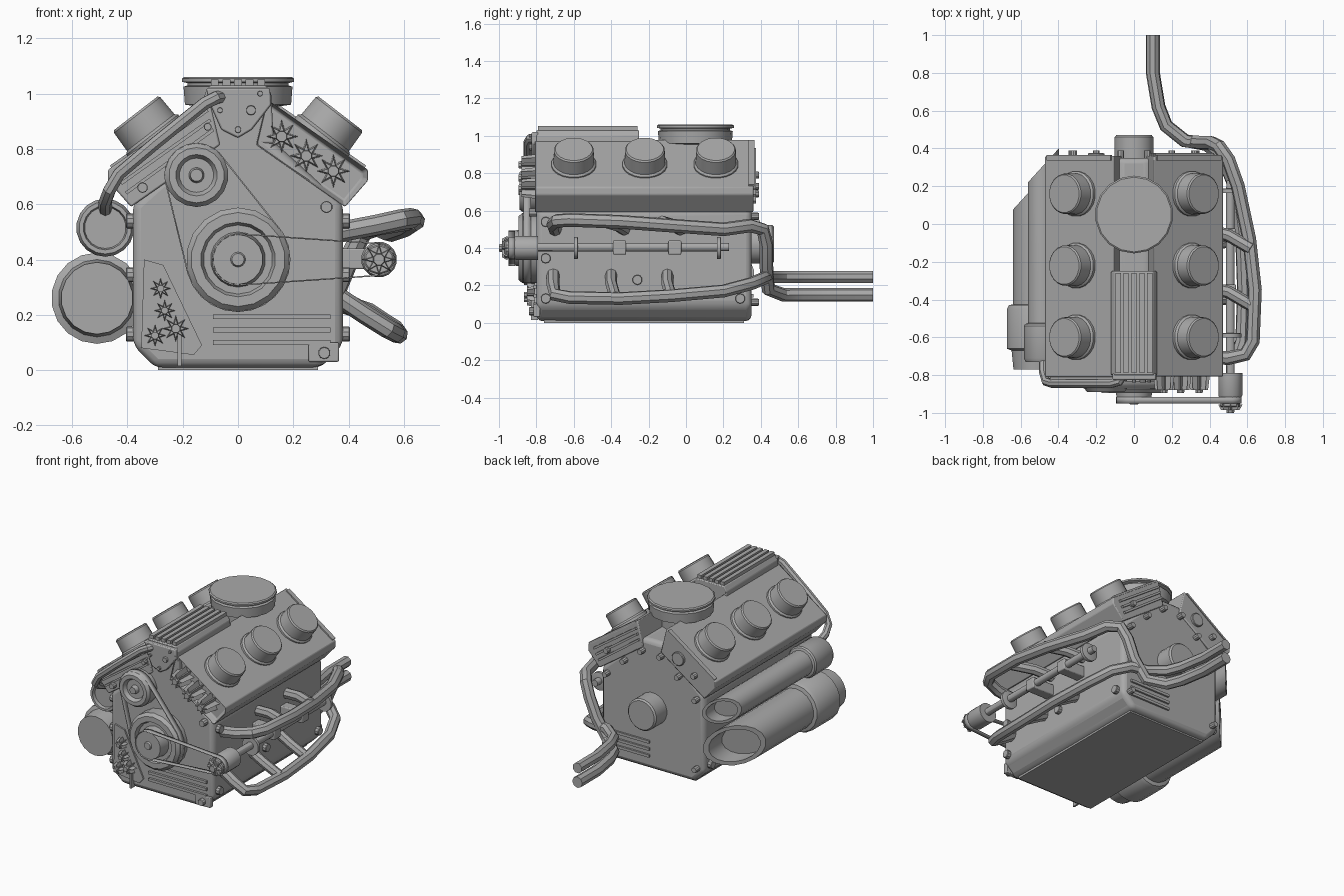
import bpy, bmesh, math
from mathutils import Vector, geometry

if "Cube" in bpy.data.objects:
    bpy.data.objects.remove(bpy.data.objects["Cube"])

grey = bpy.data.materials.new("engine_grey")
grey.use_nodes = True
grey.diffuse_color = (0.4, 0.4, 0.4, 1)
grey.node_tree.nodes["Principled BSDF"].inputs["Base Color"].default_value = (0.4, 0.4, 0.4, 1)
parts = []


def add(name, mesh, bevel=0, segments=2):
    ob = bpy.data.objects.new(name, mesh)
    bpy.context.scene.collection.objects.link(ob)
    mesh.materials.clear()
    mesh.materials.append(grey)
    if bevel:
        mod = ob.modifiers.new("bevel", "BEVEL")
        mod.width, mod.segments = bevel, segments
        mod.limit_method, mod.angle_limit = "ANGLE", math.radians(30)
    parts.append(ob)
    return ob


def finish(name, bm, **kw):
    bmesh.ops.recalc_face_normals(bm, faces=bm.faces[:])
    mesh = bpy.data.meshes.new(name)
    bm.to_mesh(mesh)
    bm.free()
    return add(name, mesh, **kw)


def prism(name, pts, y0, y1, taper=1, recess=None, **kw):
    """Extrude an x-z outline from y0 (front) to y1; taper shrinks the front."""
    bm = bmesh.new()
    c = sum((Vector(p) for p in pts), Vector((0, 0))) / len(pts)
    shrunk = [c + (Vector(p) - c) * taper for p in pts]
    front = [bm.verts.new((p[0], y0, p[1])) for p in shrunk]
    back = [bm.verts.new((p[0], y1, p[1])) for p in pts]
    face = bm.faces.new(front)
    bm.faces.new(back[::-1])
    for i in range(len(pts)):
        j = (i + 1) % len(pts)
        bm.faces.new((front[i], back[i], back[j], front[j]))
    if recess:
        bmesh.ops.recalc_face_normals(bm, faces=bm.faces[:])
        bmesh.ops.inset_region(bm, faces=[face], thickness=recess[0])
        for v in face.verts:
            v.co.y += recess[1]
    return finish(name, bm, **kw)


def box(name, x0, x1, y0, y1, z0, z1, **kw):
    return prism(name, [(x0, z0), (x1, z0), (x1, z1), (x0, z1)], y0, y1, **kw)


def bar(name, p, q, width, y0, y1):
    p, q = Vector(p), Vector(q)
    n = (q - p).orthogonal().normalized() * width / 2
    return prism(name, [p + n, q + n, q - n, p - n], y0, y1)


def lathe(name, origin, axis, profile, n=16, shear=0, shear_from=9):
    """Revolve (radius, distance) pairs about an axis; shear slants the far end."""
    bm = bmesh.new()
    rot = Vector(axis).to_track_quat("Z", "Y")
    rings = []
    for r, t in profile:
        ring = []
        for i in range(n if r else 1):
            a = math.tau * (i + 0.5) / n
            v = Vector(origin) + rot @ Vector((r * math.cos(a), r * math.sin(a), t))
            if t >= shear_from:
                v.y += (v.x - origin[0]) * shear
            ring.append(bm.verts.new(v))
        rings.append(ring)
    for a, b in zip(rings, rings[1:]):
        for i in range(n):
            j = (i + 1) % n
            quad = [a[i % len(a)], a[j % len(a)], b[j % len(b)], b[i % len(b)]]
            bm.faces.new(list(dict.fromkeys(quad)))
    return finish(name, bm)


def rod(name, origin, axis, r, length, n=12):
    return lathe(name, origin, axis, [(0, 0), (r, 0), (r, length * 0.9), (r * 0.9, length), (0, length)], n)


def pipe(name, pts, r):
    cu = bpy.data.curves.new(name, "CURVE")
    cu.dimensions, cu.fill_mode = "3D", "FULL"
    cu.bevel_depth, cu.bevel_resolution, cu.use_fill_caps = r, 2, True
    sp = cu.splines.new("POLY")
    sp.points.add(len(pts) - 1)
    for p, co in zip(sp.points, pts):
        p.co = (*co, 1)
    tmp = bpy.data.objects.new("path", cu)
    bpy.context.scene.collection.objects.link(tmp)
    mesh = bpy.data.meshes.new_from_object(tmp.evaluated_get(bpy.context.evaluated_depsgraph_get()))
    bpy.data.objects.remove(tmp)
    add(name, mesh)


def circle(x, z, r, n=24):
    return [Vector((x + r * math.cos(math.tau * i / n), z + r * math.sin(math.tau * i / n))) for i in range(n)]


def belt(name, c1, c2, y0, y1):
    pts = circle(*c1) + circle(*c2)
    hull = [pts[i] for i in geometry.convex_hull_2d(pts)]
    bm = bmesh.new()
    loops = [[bm.verts.new((p.x, y, p.y)) for p in hull] for y in (y0, y1)]
    for i in range(len(hull)):
        j = (i + 1) % len(hull)
        bm.faces.new((loops[0][i], loops[0][j], loops[1][j], loops[1][i]))
    ob = finish(name, bm)
    mod = ob.modifiers.new("thickness", "SOLIDIFY")
    mod.thickness = 0.005


def star(name, x, z, r, y0, y1):
    pts = []
    for i in range(16):
        a, rad = math.tau * i / 16, r if i % 2 == 0 else r * 0.45
        pts.append((x + rad * math.cos(a), z + rad * math.sin(a)))
    prism(name, pts, y0 + 0.015, y1, taper=0.75)
    rod(name + "_hub", (x, y1, z), (0, -1, 0), r * 0.35, y1 - y0, 8)


# Block, sump plate and rear boss
half = [(0.30, 0.01), (0.38, 0.09), (0.38, 0.60), (0.08, 0.87)]
prism("engine_block", half + [(-x, z) for x, z in half[::-1]], -0.80, 0.35, bevel=0.03, segments=3)
box("sump_plate", -0.29, 0.29, -0.76, 0.31, 0, 0.03)
lathe("rear_boss", (0, 0.33, 0.42), (0, 1, 0), [(0, 0), (0.105, 0), (0.105, 0.13), (0.095, 0.14), (0, 0.14)], 20)

# Cylinder heads with three caps each
head = [(0.105, 0.98), (0.47, 0.725), (0.47, 0.685), (0.387, 0.59), (0.065, 0.815)]
for s, side in ((1, "left"), (-1, "right")):
    prism(side + "_head", [(s * x, z) for x, z in head], -0.81, 0.36, bevel=0.006,
          recess=(0.022, 0.04) if s > 0 else None)
    bar(side + "_head_rim", (s * 0.12, 0.972), (s * 0.46, 0.735), 0.012, 0.335, 0.365)
    for y in (-0.60, -0.22, 0.16):
        lathe(side + "_head_cap", (s * 0.27, y, 0.80), (s * 0.61, 0, 0.79),
              [(0, 0), (0.12, 0), (0.12, 0.065), (0.11, 0.075), (0.107, 0.155), (0.1, 0.163), (0, 0.163)], 20)
for i in range(3):
    d = 0.035 * i
    bar("head_back_rib", (0.11 - d * 0.3, 0.93 - d), (0.42 - d * 0.5, 0.715 - d), 0.014, 0.35, 0.375)
    bar("head_front_rib", (-0.11 + d * 0.3, 0.94 - d), (-0.44 + d * 0.5, 0.71 - d), 0.012, -0.825, -0.80)

# Ribbed intake and round air cleaner on top
prism("intake", [(-0.13, 0.82), (-0.12, 1.0), (-0.1, 1.03), (0.1, 1.03), (0.12, 1.0), (0.13, 0.82)],
      -0.80, -0.25, bevel=0.006)
for i in range(5):
    x = (i - 2) * 0.042
    box("intake_rib", x - 0.014, x + 0.014, -0.79, -0.26, 1.02, 1.052)
prism("intake_front_plate", [(-0.115, 1.02), (-0.1, 0.96), (-0.06, 0.87), (0, 0.84), (0.05, 0.87),
                             (0.12, 0.96), (0.115, 1.02)], -0.825, -0.79, bevel=0.006)
lathe("air_cleaner", (0, 0.05, 0.8), (0, 0, 1),
      [(0, 0), (0.12, 0), (0.12, 0.15), (0.195, 0.16), (0.2, 0.225), (0.185, 0.23), (0.185, 0.238),
       (0.206, 0.243), (0.206, 0.254), (0.198, 0.26), (0, 0.26)], 18)

# Pulleys and belts
lathe("crank_pulley", (0, -0.79, 0.40), (0, -1, 0),
      [(0, 0), (0.188, 0), (0.188, 0.085), (0.17, 0.105), (0.135, 0.105), (0.125, 0.08), (0.1, 0.08),
       (0.09, 0.155), (0.027, 0.155), (0.022, 0.165), (0, 0.165)], 18)
lathe("idler_pulley", (-0.15, -0.79, 0.705), (0, -1, 0),
      [(0, 0), (0.115, 0), (0.115, 0.08), (0.1, 0.1), (0.075, 0.1), (0.062, 0.075), (0.028, 0.075),
       (0.022, 0.105), (0, 0.105)], 18)
belt("main_belt", (-0.15, 0.705, 0.117), (0, 0.40, 0.19), -0.87, -0.83)
belt("accessory_belt", (0, 0.40, 0.095), (0.51, 0.40, 0.06), -0.95, -0.915)

# Accessory shaft on the left wall
rod("accessory_housing", (0.51, -0.79, 0.40), (0, -1, 0), 0.065, 0.13, 16)
rod("accessory_pulley", (0.51, -0.9, 0.40), (0, -1, 0), 0.055, 0.07, 10)
star("accessory_star", 0.51, 0.40, 0.065, -1.0, -0.955)
rod("accessory_shaft", (0.51, -0.8, 0.405), (0, 1, 0), 0.024, 1.03)
for y in (-0.60, 0.165):
    rod("shaft_collar", (0.51, y, 0.40), (0, 1, 0), 0.06, 0.022, 16)
for y in (-0.355, -0.06):
    box("shaft_bracket", 0.37, 0.54, y - 0.035, y + 0.035, 0.365, 0.44, bevel=0.006)

# Exhaust headers with their runners and tail pipes
pipe("upper_header", [(0.37, -0.70, 0.5), (0.5, -0.71, 0.525), (0.59, -0.69, 0.545), (0.63, -0.62, 0.55),
                      (0.64, -0.35, 0.54), (0.61, -0.08, 0.52), (0.55, 0.2, 0.5), (0.5, 0.34, 0.52),
                      (0.45, 0.41, 0.5), (0.41, 0.43, 0.42), (0.36, 0.43, 0.3), (0.27, 0.44, 0.18),
                      (0.17, 0.52, 0.15), (0.13, 0.62, 0.15), (0.1, 0.8, 0.15), (0.1, 1, 0.15)], 0.037)
pipe("lower_header", [(0.37, -0.71, 0.26), (0.46, -0.71, 0.2), (0.54, -0.70, 0.15), (0.57, -0.62, 0.135),
                      (0.58, -0.35, 0.13), (0.57, -0.08, 0.145), (0.53, 0.2, 0.17), (0.47, 0.35, 0.21),
                      (0.38, 0.42, 0.24), (0.27, 0.44, 0.245), (0.17, 0.52, 0.245), (0.13, 0.62, 0.245),
                      (0.1, 0.8, 0.245), (0.1, 1, 0.245)], 0.035)
for y in (-0.38, -0.08):
    pipe("upper_runner", [(0.37, y + 0.05, 0.5), (0.5, y + 0.02, 0.52), (0.62, y - 0.05, 0.54)], 0.034)
    pipe("lower_runner", [(0.37, y - 0.02, 0.26), (0.46, y - 0.02, 0.21), (0.57, y, 0.14)], 0.032)

# Two canisters on the right wall with slanted open ends, and the front hose
lathe("lower_canister", (-0.51, -0.77, 0.26), (0, 1, 0),
      [(0, 0), (0.13, 0), (0.14, 0.1), (0.165, 0.11), (0.165, 0.32), (0.155, 0.34), (0.132, 0.345),
       (0.132, 0.99), (0.108, 0.99), (0.108, 0.85), (0, 0.85)], 18, 1.1, 0.84)
lathe("upper_canister", (-0.48, -0.73, 0.515), (0, 1, 0),
      [(0, 0.02), (0.075, 0.02), (0.08, 0), (0.095, 0), (0.105, 0.02), (0.105, 0.19), (0.098, 0.2),
       (0.083, 0.205), (0.083, 1.04), (0.066, 1.04), (0.066, 0.95), (0, 0.95)], 18, 1.1, 0.94)
pipe("front_hose", [(-0.48, -0.70, 0.58), (-0.48, -0.78, 0.61), (-0.465, -0.835, 0.65), (-0.43, -0.845, 0.71),
                    (-0.30, -0.845, 0.82), (-0.12, -0.845, 0.965), (-0.08, -0.835, 0.985), (-0.05, -0.79, 0.99)], 0.024)

# Star gears in the head tray and on the lower front plate
for x, z in ((0.158, 0.845), (0.247, 0.775), (0.345, 0.72)):
    star("head_gear", x, z, 0.062, -0.895, -0.76)
prism("gear_plate", [(-0.34, 0.40), (-0.27, 0.38), (-0.13, 0.09), (-0.16, 0.055), (-0.35, 0.08)], -0.81, -0.79)
for x, z, r in ((-0.28, 0.295, 0.04), (-0.265, 0.215, 0.04), (-0.30, 0.125, 0.042), (-0.225, 0.15, 0.05)):
    star("front_gear", x, z, r, -0.865, -0.80)
box("gear_post", -0.218, -0.205, -0.83, -0.79, 0.015, 0.13)

# Vent slats on both ends, corner pad and bolts
for z in (0.10, 0.145, 0.193):
    box("front_slat", -0.09, 0.335, -0.815, -0.79, z - 0.009, z + 0.009)
    box("back_slat", 0.02, 0.32, 0.34, 0.362, z - 0.009, z + 0.009)
box("corner_pad", 0.255, 0.365, -0.815, -0.78, 0.03, 0.10, bevel=0.005)
for x, z, r in ((0.312, 0.062, 0.022), (-0.345, 0.66, 0.019), (0.32, 0.59, 0.022), (-0.11, 0.88, 0.014),
                (0.047, 0.94, 0.018), (0, 0.87, 0.012), (0.08, 1.0, 0.01), (-0.065, 0.94, 0.01)):
    rod("front_bolt", (x, -0.79, z), (0, -1, 0), r, 0.05, 10)
for s in (1, -1):
    for x, z in ((0.33, 0.11), (0.33, 0.57), (0.2, 0.69), (0.32, 0.73), (0.07, 0.79)):
        rod("back_bolt", (s * x, 0.34, z), (0, 1, 0), 0.019, 0.05, 10)
rod("head_back_boss", (-0.2, 0.34, 0.81), (0, 1, 0), 0.045, 0.035)
for y, z in ((-0.75, 0.54), (-0.75, 0.345), (-0.75, 0.13), (-0.26, 0.23), (0.29, 0.13)):
    for s in (1, -1):
        rod("wall_bolt", (s * 0.37, y, z), (s, 0, 0), 0.027, 0.035, 10)

# Smooth round parts, keep hard edges
bpy.ops.object.select_all(action="DESELECT")
for ob in parts:
    ob.select_set(True)
bpy.context.view_layer.objects.active = parts[0]
bpy.ops.object.shade_smooth_by_angle(angle=math.radians(30))
